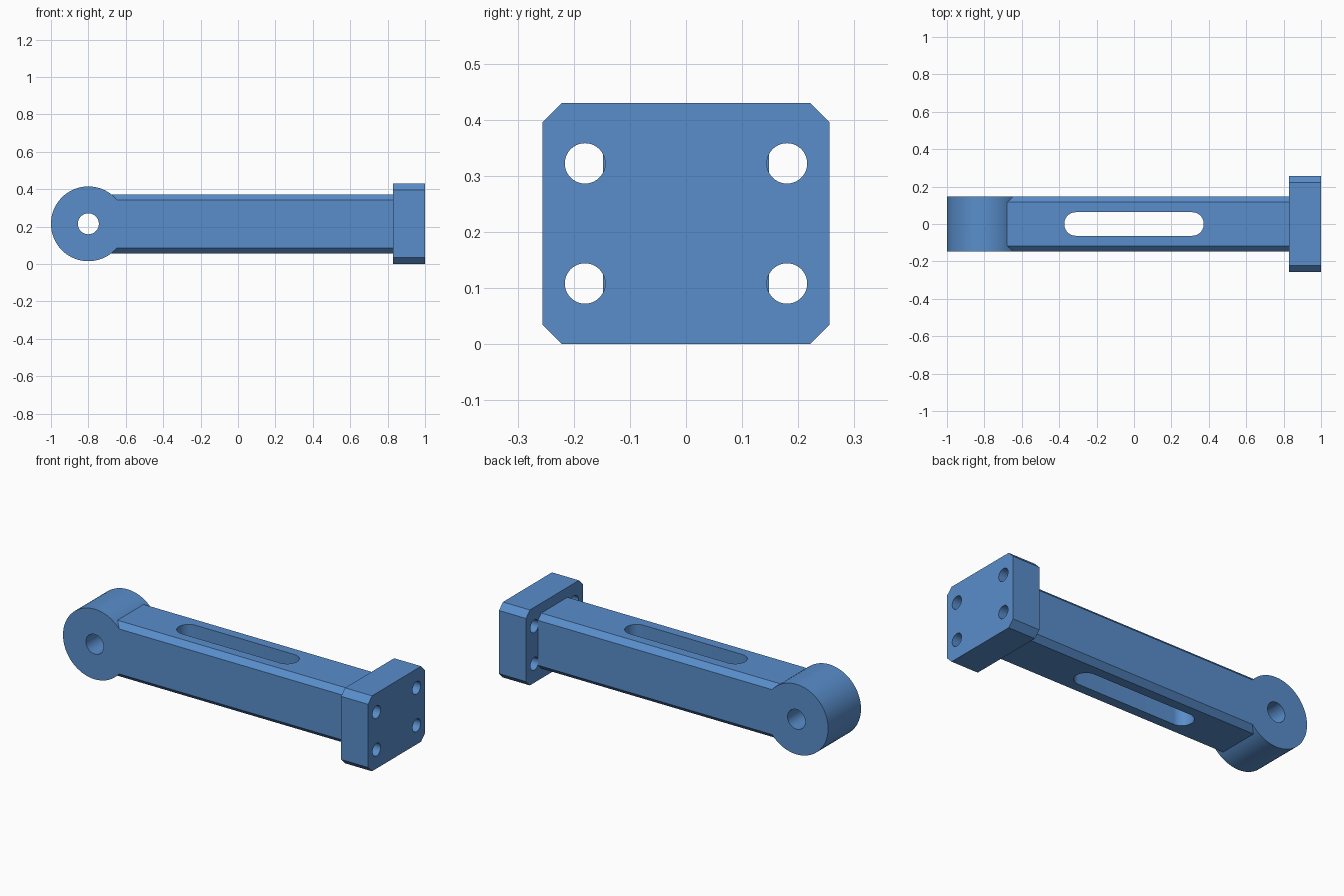
import bpy
import bmesh
from math import cos, sin, pi, radians
from mathutils import Vector

cube = bpy.data.objects.get("Cube")
if cube:
    bpy.data.objects.remove(cube, do_unlink=True)

MID = 0.215          # height of the centre line
HALF_W = 0.148       # half width of arm and eye

blue = bpy.data.materials.new("steel_blue")
blue.use_nodes = True
colour = (0.10, 0.27, 0.60, 1)
blue.diffuse_color = colour
blue.node_tree.nodes["Principled BSDF"].inputs["Base Color"].default_value = colour


def prism(name, points, depth):
    """Extrude a closed outline of 3D points along the depth vector."""
    bm = bmesh.new()
    face = bm.faces.new([bm.verts.new(p) for p in points])
    new = bmesh.ops.extrude_face_region(bm, geom=[face])["geom"]
    bmesh.ops.translate(bm, vec=Vector(depth),
                        verts=[g for g in new if isinstance(g, bmesh.types.BMVert)])
    bmesh.ops.recalc_face_normals(bm, faces=bm.faces)
    mesh = bpy.data.meshes.new(name)
    bm.to_mesh(mesh)
    bm.free()
    mesh.materials.append(blue)
    obj = bpy.data.objects.new(name, mesh)
    bpy.context.collection.objects.link(obj)
    return obj


def arc(u, v, r, start=0, sweep=2 * pi, n=64):
    """Points on an arc; a full circle leaves out the repeated end."""
    count = n if sweep >= 2 * pi else n + 1
    return [(u + r * cos(start + sweep * i / n), v + r * sin(start + sweep * i / n))
            for i in range(count)]


def chamfered_block(name, x0, x1, hy, hz, c):
    """Block along x with its four long edges chamfered."""
    quarter = [(hy, hz - c), (hy - c, hz)]
    outline = (quarter + [(-y, z) for y, z in reversed(quarter)]
               + [(-y, -z) for y, z in quarter]
               + [(y, -z) for y, z in reversed(quarter)])
    return prism(name, [(x0, y, MID + z) for y, z in outline], (x1 - x0, 0, 0))


def y_cylinder(name, x, r, half):
    return prism(name, [(u, -half, v) for u, v in arc(x, MID, r)], (0, 2 * half, 0))


def boolean(target, other, operation):
    mod = target.modifiers.new(other.name, 'BOOLEAN')
    mod.operation = operation
    mod.solver = 'EXACT'
    mod.object = other
    bpy.context.view_layer.objects.active = target
    bpy.ops.object.modifier_apply(modifier=mod.name)
    bpy.data.objects.remove(other, do_unlink=True)


# Arm, pivot eye and mounting plate joined into one solid
link = chamfered_block("link_arm", -0.70, 0.86, HALF_W, 0.158, 0.03)
boolean(link, y_cylinder("pivot_eye", -0.80, 0.20, HALF_W), 'UNION')
boolean(link, chamfered_block("mounting_plate", 0.83, 1.0, 0.256, MID, 0.035), 'UNION')

# Pivot bore
boolean(link, y_cylinder("pivot_bore", -0.80, 0.056, 0.3), 'DIFFERENCE')

# Long slot with round ends, through the arm from top to bottom
R = 0.063
slot = (arc(0.373 - R, 0, R, -pi / 2, pi, 24)
        + arc(-0.373 + R, 0, R, pi / 2, pi, 24))
boolean(link, prism("slot", [(x, y, -0.2) for x, y in slot], (0, 0, 0.9)), 'DIFFERENCE')

# Four bolt holes through the plate
for sy in (-1, 1):
    for sz in (-1, 1):
        ring = arc(sy * 0.18, MID + sz * 0.107, 0.036, n=40)
        boolean(link, prism("bolt_hole", [(0.8295, y, z) for y, z in ring], (0.3, 0, 0)),
                'DIFFERENCE')

# Smooth curved walls, crisp edges
bpy.ops.object.select_all(action='DESELECT')
link.select_set(True)
bpy.context.view_layer.objects.active = link
bpy.ops.object.shade_smooth_by_angle(angle=radians(25))
